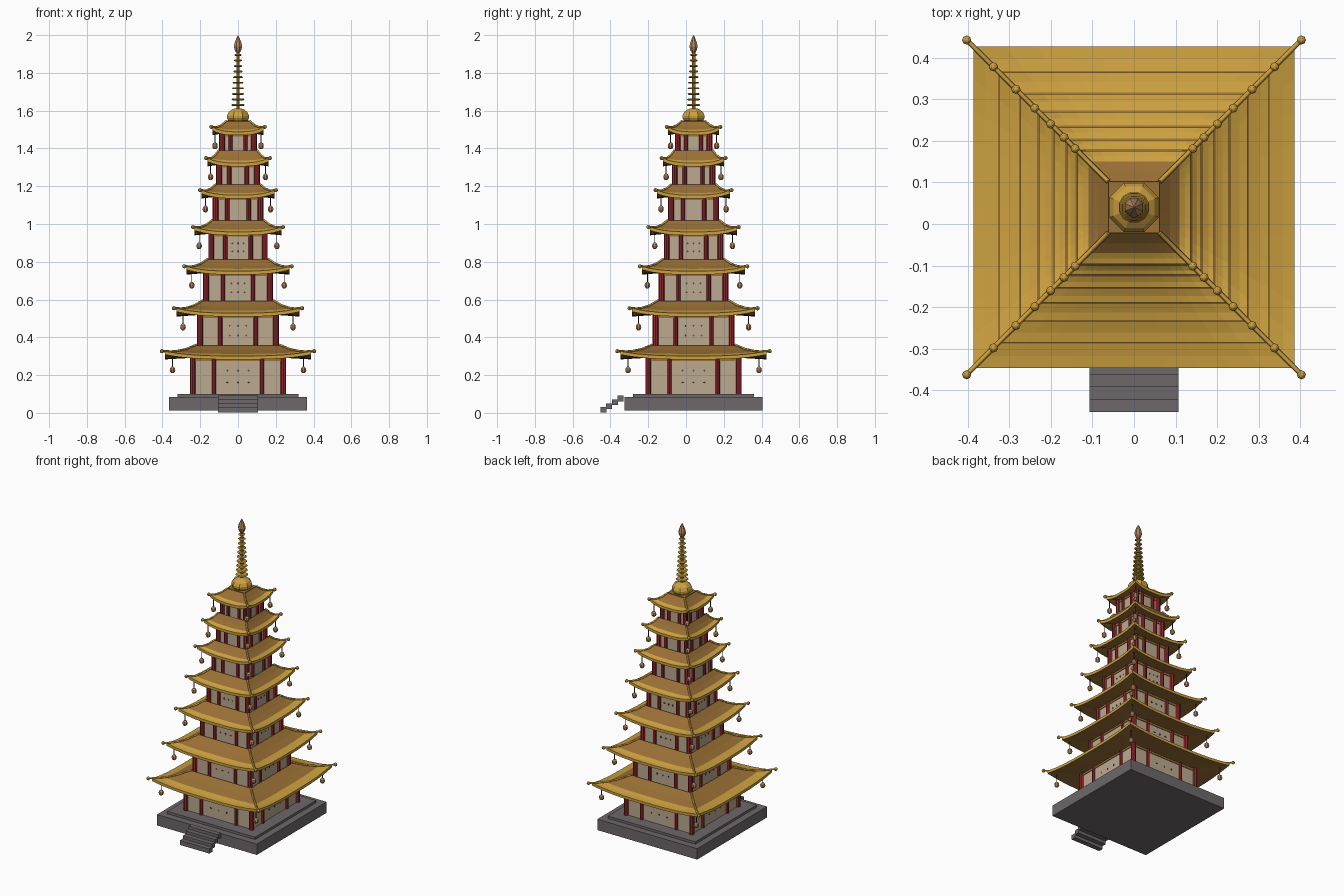
import bpy, bmesh, math
from mathutils import Vector, Matrix

if "Cube" in bpy.data.objects:
    bpy.data.objects.remove(bpy.data.objects["Cube"])

CY = 0.04  # tower axis in y


def mat(name, r, g, b):
    m = bpy.data.materials.new(name)
    m.diffuse_color = (r, g, b, 1)
    m.use_nodes = True
    m.node_tree.nodes["Principled BSDF"].inputs["Base Color"].default_value = m.diffuse_color
    return m


GOLD = mat("gold", 0.60, 0.35, 0.05)
BROWN = mat("roof brown", 0.32, 0.16, 0.035)
RED = mat("column red", 0.30, 0.02, 0.025)
WALL = mat("plaster", 0.50, 0.40, 0.28)
STONE = mat("stone grey", 0.155, 0.14, 0.145)
COPPER = mat("copper", 0.45, 0.23, 0.11)
DARK = mat("lattice dark", 0.05, 0.03, 0.02)


def finish(bm, name, mats, recalc=True):
    if recalc:
        bmesh.ops.recalc_face_normals(bm, faces=bm.faces)
    me = bpy.data.meshes.new(name)
    bm.to_mesh(me)
    bm.free()
    for m in mats:
        me.materials.append(m)
    ob = bpy.data.objects.new(name, me)
    bpy.context.collection.objects.link(ob)
    return ob


def add_box(bm, c, s):
    bmesh.ops.create_cube(bm, size=1, matrix=Matrix.Translation(c) @ Matrix.Diagonal((*s, 1)))


def add_cyl(bm, x, y, z0, z1, r, n=8):
    bmesh.ops.create_cone(bm, cap_ends=True, segments=n, radius1=r, radius2=r, depth=z1 - z0,
                          matrix=Matrix.Translation((x, y, (z0 + z1) / 2)))


def add_lathe(bm, x, y, pts, n=8):
    # revolve (radius, z) points about a vertical axis
    rings = [[bm.verts.new((x + r * math.cos(2 * math.pi * (i + .5) / n),
                            y + r * math.sin(2 * math.pi * (i + .5) / n), z)) for i in range(n)]
             for r, z in pts]
    for a, b in zip(rings, rings[1:]):
        for i in range(n):
            bm.faces.new((a[i], a[(i + 1) % n], b[(i + 1) % n], b[i]))
    bm.faces.new(rings[0][::-1])
    bm.faces.new(rings[-1])


def box_obj(name, c, s, m):
    bm = bmesh.new()
    add_box(bm, c, s)
    return finish(bm, name, [m])


SIDES = [Matrix.Translation((0, CY, 0)) @ Matrix.Rotation(k * math.pi / 2, 4, 'Z') for k in range(4)]
CORNERS = [(sx, sy) for sx in (-1, 1) for sy in (-1, 1)]

# stone platform and front steps
box_obj("platform", (0, CY, 0.048), (0.73, 0.73, 0.072), STONE)
box_obj("platform_upper", (0, CY, 0.09), (0.64, 0.64, 0.02), STONE)
bm = bmesh.new()
for i in range(4):
    add_box(bm, (0, -0.437 + 0.03 * i, 0.016 + 0.02 * i), (0.214, 0.032, 0.03))
finish(bm, "front_steps", [STONE])


def roof(k, a, b, inner, zt, ze, lift=0.025, thick=0.018):
    us = [-1 + i / 5 for i in range(11)]
    vs = [0, .33, .65, .83, 1]

    def height(v, u):
        return zt - (zt - ze - thick) * (1 - (1 - v) ** 1.5) + lift * v ** 2 * abs(u) ** 3

    bm = bmesh.new()
    for M in SIDES:
        rows = []
        for v in vs:  # upper surface
            r = a + (b - a) * v
            rows.append([bm.verts.new(M @ Vector((u * r, -r, height(v, u)))) for u in us])
        # underside
        rows.append([bm.verts.new(M @ Vector((u * b, -b, ze + lift * abs(u) ** 3))) for u in us])
        rows.append([bm.verts.new(M @ Vector((u * inner, -inner, ze + .01))) for u in us])
        for j in range(len(rows) - 1):
            for i in range(len(us) - 1):
                f = bm.faces.new((rows[j][i], rows[j + 1][i], rows[j + 1][i + 1], rows[j][i + 1]))
                f.material_index = 1 if j in (2, 3, 4) else 0  # gold brim
    bmesh.ops.remove_doubles(bm, verts=bm.verts, dist=1e-5)
    finish(bm, f"roof_{k}", [BROWN, GOLD], recalc=False)

    # hip ridges curling up to the corner balls
    tip, ztip = b / 0.96, ze + 0.044
    cu = bpy.data.curves.new(f"hip_ridges_{k}", 'CURVE')
    cu.dimensions = '3D'
    cu.bevel_depth = 0.006
    cu.bevel_resolution = 0
    cu.use_fill_caps = True
    for sx, sy in CORNERS:
        path = [(a + (b - a) * v, height(v, 1) + .003) for v in vs[:-1]]
        path += [(b, height(1, 1) + .001), (tip, ztip)]
        sp = cu.splines.new('POLY')
        sp.points.add(len(path) - 1)
        for p, (r, z) in zip(sp.points, path):
            p.co = (sx * r, CY + sy * r, z, 1)
    cu.materials.append(GOLD)
    ob = bpy.data.objects.new(f"hip_ridges_{k}", cu)
    bpy.context.collection.objects.link(ob)
    bpy.ops.object.select_all(action='DESELECT')
    ob.select_set(True)
    bpy.context.view_layer.objects.active = ob
    bpy.ops.object.convert(target='MESH')

    bm = bmesh.new()
    for sx, sy in CORNERS:
        bmesh.ops.create_uvsphere(bm, u_segments=8, v_segments=6, radius=.011,
                                  matrix=Matrix.Translation((sx * tip, CY + sy * tip, ztip)))
    finish(bm, f"corner_balls_{k}", [GOLD])

    # hanging bells
    bells, wires = bmesh.new(), bmesh.new()
    d = tip * 0.86
    for sx, sy in CORNERS:
        x, y, z = sx * d, CY + sy * d, ze - 0.055
        add_lathe(bells, x, y, [(.006, z - .018), (.013, z - .012), (.016, z - .002),
                                (.013, z + .01), (.005, z + .017)])
        add_cyl(wires, x, y, z + .015, ze + .012, .0025, 6)
    finish(bells, f"bells_{k}", [COPPER])
    finish(wires, f"bell_wires_{k}", [DARK])


# seven storeys, each 0.84 the width of the one below
EAVE = [.283, .51, .732, .94, 1.135, 1.305, 1.47]
FLOOR = [.095, .355, .59, .81, 1.015, 1.205, 1.385, 1.54]
for k in range(7):
    s = 0.84 ** k
    w = 0.24 * s
    z0, ze, zt = FLOOR[k], EAVE[k], FLOOR[k + 1] + .003
    n = k + 1
    box_obj(f"walls_{n}", (0, CY, (z0 + ze) / 2), (2 * w, 2 * w, ze - z0 + .02), WALL)

    cols, beams, lattice = bmesh.new(), bmesh.new(), bmesh.new()
    for sx, sy in CORNERS:
        add_cyl(cols, sx * w, CY + sy * w, z0 - .005, ze + .01, .015)
    mid = w * (0.53 if k == 0 else 0.47)
    h = ze - z0
    for M in SIDES:
        for sx in (-1, 1):
            p = M @ Vector((sx * mid, -w, 0))
            add_cyl(cols, p.x, p.y, z0 - .005, ze + .01, .0115)
        q = M @ Vector((0, -w, 0))
        wide = abs(q.x) < 1e-4
        size = (2 * w, .008, .012) if wide else (.008, 2 * w, .012)
        add_box(beams, (q.x, q.y, ze - .001), size)
        # small lattice crosses on the wall panels
        if k < 4:
            for cx in (-mid * .45, 0, mid * .45):
                for cz in (z0 + h * .35, z0 + h * .68):
                    c = M @ Vector((cx, -w, cz))
                    add_box(lattice, c, (.012, .003, .003) if wide else (.003, .012, .003))
                    add_box(lattice, c, (.003, .003, .012))
    finish(cols, f"columns_{n}", [RED])
    finish(beams, f"lintels_{n}", [BROWN])
    if k < 4:
        finish(lattice, f"lattice_{n}", [DARK])
    else:
        lattice.free()

    a = 0.24 * 0.84 ** (k + 1) + .017 if k < 6 else .062
    roof(n, a, 0.387 * s, w * .9, zt, ze)

# crown: cap slab, octagonal dome, mast, rings, finial
box_obj("roof_cap", (0, CY, 1.54), (.124, .124, .014), BROWN)
bm = bmesh.new()
add_lathe(bm, 0, CY, [(.05, 1.54), (.063, 1.56), (.064, 1.573), (.054, 1.592), (.036, 1.605), (.02, 1.612)])
finish(bm, "dome", [GOLD])
bm = bmesh.new()
add_cyl(bm, 0, CY, 1.60, 1.92, .009)
finish(bm, "mast", [GOLD])
bm = bmesh.new()
for i in range(10):
    z, r = 1.63 + i * .0295, .038 - i * .0019
    add_lathe(bm, 0, CY, [(r - .006, z - .005), (r, z), (r - .006, z + .005)], 12)
finish(bm, "mast_rings", [GOLD])
bm = bmesh.new()
add_lathe(bm, 0, CY, [(.009, 1.905), (.018, 1.92), (.024, 1.94), (.019, 1.96), (.009, 1.985), (.001, 2.0)])
finish(bm, "finial", [COPPER])
